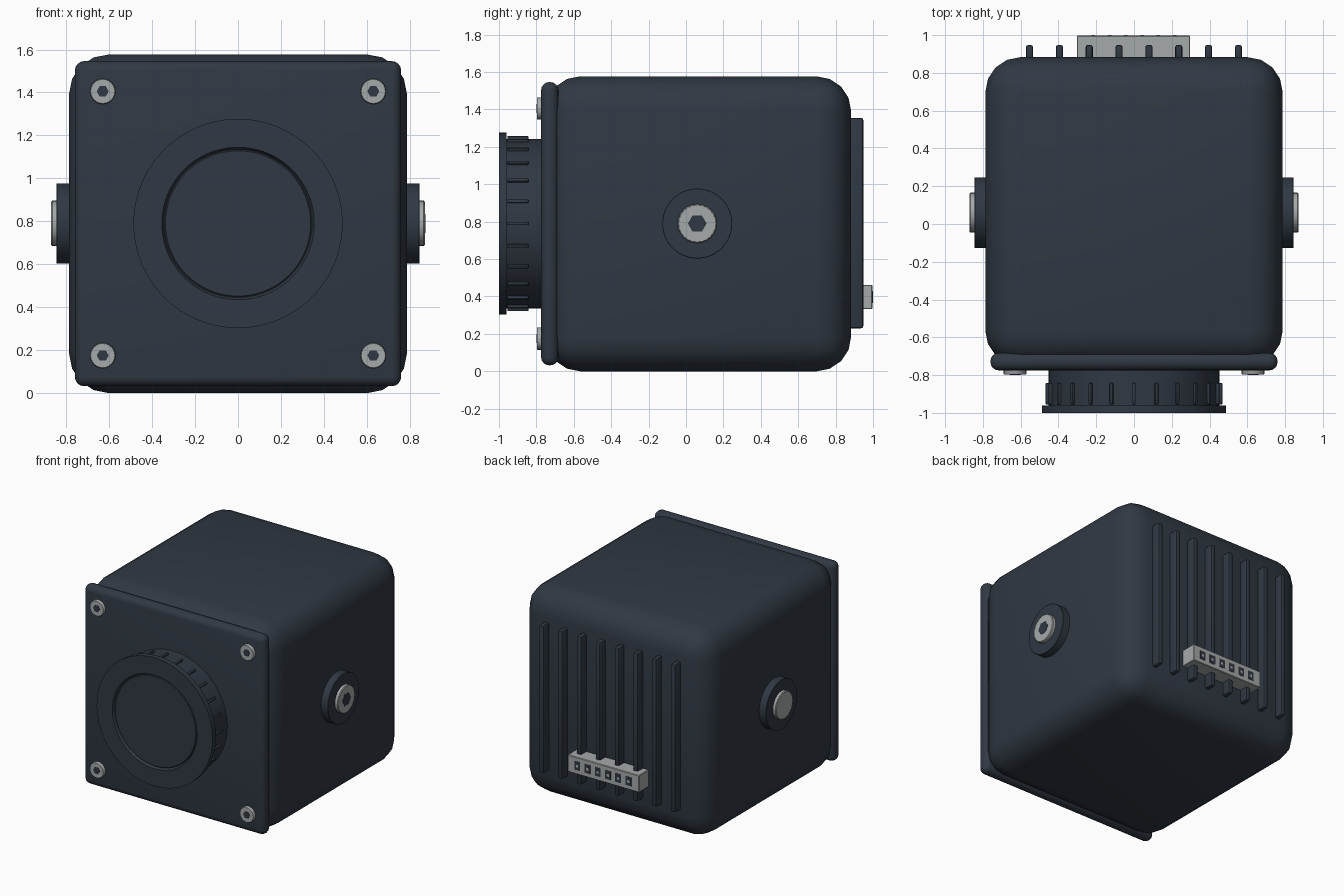
import bpy, bmesh, math
from mathutils import Vector, Matrix

cube = bpy.data.objects.get("Cube")
if cube:
    bpy.data.objects.remove(cube)


def material(name, rgb):
    m = bpy.data.materials.new(name)
    m.use_nodes = True
    m.diffuse_color = (*rgb, 1)
    bsdf = m.node_tree.nodes["Principled BSDF"]
    bsdf.inputs["Base Color"].default_value = (*rgb, 1)
    bsdf.inputs["Roughness"].default_value = 0.6
    return m


DARK = material("dark slate", (0.030, 0.040, 0.056))
SILVER = material("silver grey", (0.38, 0.40, 0.40))


def finish(bm, name, mat):
    bmesh.ops.recalc_face_normals(bm, faces=bm.faces)
    mesh = bpy.data.meshes.new(name)
    bm.to_mesh(mesh)
    bm.free()
    mesh.materials.append(mat)
    ob = bpy.data.objects.new(name, mesh)
    bpy.context.collection.objects.link(ob)
    bpy.ops.object.select_all(action='DESELECT')
    ob.select_set(True)
    bpy.context.view_layer.objects.active = ob
    bpy.ops.object.shade_smooth_by_angle(angle=math.radians(35))
    return ob


def box(name, lo, hi, mat, bevel=0, segments=3):
    lo, hi = Vector(lo), Vector(hi)
    bm = bmesh.new()
    bmesh.ops.create_cube(bm, size=1, matrix=Matrix.Translation((lo + hi) / 2)
                          @ Matrix.Diagonal((*(hi - lo), 1)))
    if bevel:
        bmesh.ops.bevel(bm, geom=bm.edges[:], offset=bevel, segments=segments,
                        profile=0.5, affect='EDGES', clamp_overlap=True)
    return finish(bm, name, mat)


def lathe(name, origin, axis, profile, mat, sides=64, knurl=0):
    """Turn (radius, height) points about an axis; knurl roughens the rim."""
    bm = bmesh.new()
    turn = Matrix.Translation(origin) @ Vector(axis).to_track_quat('Z', 'Y').to_matrix().to_4x4()
    rings = []
    for r, h in profile:
        ring = []
        for i in range(sides):
            a = math.tau * i / sides
            rr = r - knurl * (i % 2)
            ring.append(bm.verts.new(turn @ Vector((rr * math.cos(a), rr * math.sin(a), h))))
        rings.append(ring)
    for a, b in zip(rings, rings[1:]):
        for i in range(sides):
            j = (i + 1) % sides
            bm.faces.new((a[i], a[j], b[j], b[i]))
    bm.faces.new(rings[0])
    bm.faces.new(rings[-1])
    return finish(bm, name, mat)


def screw(name, origin, axis, radius, height, socket):
    lathe(name, origin, axis, [(radius, -0.02), (radius, height * 0.8),
                               (radius * 0.95, height)], SILVER, 48, radius * 0.03)
    if socket:
        top = Vector(origin) + Vector(axis) * height
        lathe(name + "_socket", top, axis, [(socket, -0.002), (socket, 0.002)], DARK, 6)


MID = 0.79  # height of the lens and knob axes

# Housing and front plate
box("housing", (-0.787, -0.75, 0), (0.787, 0.883, 1.577), DARK, 0.185, 4)
box("front_plate", (-0.76, -0.775, 0.032), (0.76, -0.682, 1.546), DARK, 0.044, 4)

# Corner screws
for x in (-0.63, 0.63):
    for z in (0.175, 1.405):
        screw("corner_screw", (x, -0.775, z), (0, -1, 0), 0.06, 0.022, 0.028)

# Lens barrel with front flange and recessed window
lathe("lens_barrel", (0, -0.76, MID), (0, -1, 0),
      [(0.453, 0), (0.453, 0.2), (0.487, 0.2), (0.487, 0.24),
       (0.355, 0.24), (0.345, 0.22)], DARK, 96)
lathe("lens_window", (0, -0.76, MID), (0, -1, 0),
      [(0.343, 0.21), (0.343, 0.226), (0.338, 0.23)], DARK, 96)

# Grip ribs around the barrel
for i in range(24):
    rib = box("grip_rib", (-0.009, -0.955, 0.44), (0.009, -0.842, 0.468), DARK, 0.005, 2)
    rib.matrix_world = Matrix.Translation((0, 0, MID)) @ Matrix.Rotation(math.tau * i / 24, 4, 'Y')

# Side knobs
for side, label, socket in ((1, "left", 0.05), (-1, "right", 0)):
    lathe(label + "_knob", (side * 0.77, 0.06, MID), (side, 0, 0),
          [(0.187, 0), (0.187, 0.073), (0.185, 0.075)], DARK)
    screw(label + "_knob_screw", (side * 0.845, 0.06, MID), (side, 0, 0), 0.106, 0.025, socket)

# Cooling fins on the back
for i in range(8):
    x = (i - 3.5) * 0.158
    box("cooling_fin", (x - 0.019, 0.86, 0.23), (x + 0.019, 0.948, 1.355), DARK, 0.012, 2)

# Rear connector with six pin sockets
box("connector", (-0.303, 0.87, 0.333), (0.297, 0.997, 0.462), SILVER, 0.004, 1)
for i in range(6):
    x = (i - 2.5) * 0.086
    box("pin_socket", (x - 0.024, 0.994, 0.365), (x + 0.024, 0.999, 0.43), DARK)
    box("pin", (x - 0.009, 0.996, 0.386), (x + 0.009, 1.0, 0.406), SILVER)
